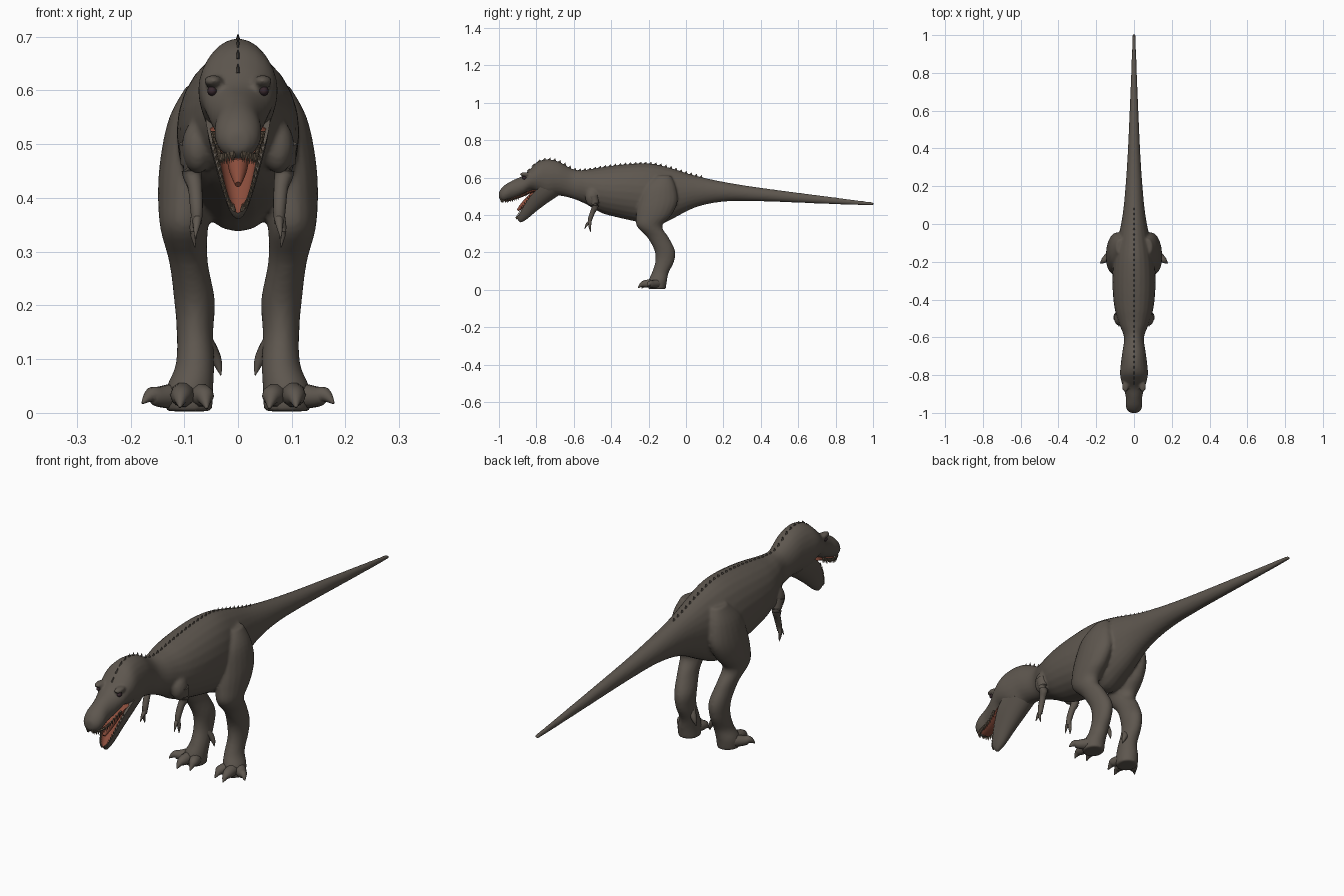
import bpy
import bmesh
from math import sin, cos, pi
from mathutils import Vector, Matrix

default_cube = bpy.data.objects.get("Cube")
if default_cube:
    bpy.data.objects.remove(default_cube, do_unlink=True)


def material(name, red, green, blue):
    mat = bpy.data.materials.new(name)
    mat.use_nodes = True
    colour = (red, green, blue, 1)
    mat.diffuse_color = colour
    shader = mat.node_tree.nodes["Principled BSDF"]
    shader.inputs["Base Color"].default_value = colour
    shader.inputs["Roughness"].default_value = 0.8
    return mat


hide = material("brown grey hide", 0.112, 0.095, 0.078)
flesh = material("mouth flesh", 0.26, 0.075, 0.045)
ivory = material("dull tooth", 0.17, 0.13, 0.09)
eye_dark = material("dark eye", 0.04, 0.022, 0.028)


def finish(bm, name, *mats):
    """Turn a bmesh into a smooth shaded object."""
    bmesh.ops.recalc_face_normals(bm, faces=bm.faces)
    mesh = bpy.data.meshes.new(name)
    bm.to_mesh(mesh)
    bm.free()
    for mat in mats:
        mesh.materials.append(mat)
    obj = bpy.data.objects.new(name, mesh)
    bpy.context.collection.objects.link(obj)
    bpy.ops.object.select_all(action="DESELECT")
    obj.select_set(True)
    bpy.context.view_layer.objects.active = obj
    bpy.ops.object.shade_smooth_by_angle(angle=0.9)
    return obj


def resample(rows, steps):
    """Pass a smooth curve through rows of numbers."""
    rows = [Vector(r) for r in rows]
    out = []
    for i in range(len(rows) - 1):
        p, q = rows[i], rows[i + 1]
        before = rows[max(i - 1, 0)]
        after = rows[min(i + 2, len(rows) - 1)]
        for k in range(steps):
            t = k / steps
            bend = (2 * before - 5 * p + 4 * q - after) * t
            cubic = (3 * p - before - 3 * q + after) * t * t
            out.append(p + 0.5 * t * ((q - before) + bend + cubic))
    return out + [rows[-1]]


def skin(bm, rings):
    """Bridge rings of points and cap both ends."""
    loops = [[bm.verts.new(p) for p in ring] for ring in rings]
    count = len(loops[0])
    for a, b in zip(loops, loops[1:]):
        for i in range(count):
            j = (i + 1) % count
            bm.faces.new((a[i], a[j], b[j], b[i]))
    bm.faces.new(loops[0])
    bm.faces.new(loops[-1][::-1])


def ellipse(centre, side, up, sides):
    angles = [2 * pi * i / sides for i in range(sides)]
    return [centre + side * cos(a) + up * sin(a) for a in angles]


def tube(bm, points, steps=4, sides=10):
    """Round limb through points of x, y, z, radius."""
    path = resample(points, steps)
    rings = []
    for i, p in enumerate(path):
        ahead = path[min(i + 1, len(path) - 1)].xyz
        along = (ahead - path[max(i - 1, 0)].xyz).normalized()
        turn = along.to_track_quat("Z", "Y")
        side, up = turn @ Vector((1, 0, 0)), turn @ Vector((0, 1, 0))
        rings.append(ellipse(p.xyz, side * p.w, up * p.w, sides))
    skin(bm, rings)


def ball(bm, centre, size):
    place = Matrix.Translation(centre) @ Matrix.Diagonal((*size, 1))
    bmesh.ops.create_uvsphere(bm, u_segments=16, v_segments=10, radius=1, matrix=place)


def spike(bm, base, direction, radius, length, sides=6):
    turn = direction.to_track_quat("Z", "Y").to_matrix().to_4x4()
    place = Matrix.Translation(base + direction.normalized() * length / 2) @ turn
    bmesh.ops.create_cone(bm, cap_ends=True, segments=sides, radius1=radius,
                          radius2=0, depth=length, matrix=place)


def mirrored(points, s):
    return [(s * p[0], *p[1:]) for p in points]


# Trunk outline: y, top, bottom, half width, from tail tip to neck
trunk = [(1.003, .467, .45, .008), (.8, .493, .457, .015), (.4, .545, .473, .032),
         (.2, .577, .471, .045), (.05, .61, .44, .06), (-.08, .65, .375, .085),
         (-.17, .672, .337, .105), (-.25, .675, .36, .113), (-.35, .668, .383, .113),
         (-.45, .655, .41, .102), (-.53, .642, .455, .078), (-.6, .643, .485, .053)]
# Head outline in the same order, from neck to snout
head = [(-.68, .685, .503, .062), (-.74, .697, .49, .07), (-.79, .685, .515, .074),
        (-.83, .65, .527, .068), (-.87, .612, .507, .055), (-.92, .588, .488, .043),
        (-.96, .566, .474, .044), (-.985, .545, .474, .036), (-1, .523, .489, .018)]
outline = resample(trunk + head, 5)

# Body, head and legs are fused into one skin
body = bmesh.new()
X, Y, Z = Vector((1, 0, 0)), Vector((0, 1, 0)), Vector((0, 0, 1))
skin(body, [ellipse(Vector((0, y, (top + low) / 2)), X * wide, Z * (top - low) / 2, 24)
            for y, top, low, wide in outline])

# Leg column: x, y, z, half width, half depth
leg = [(.07, -.12, .61, .025, .04), (.083, -.14, .55, .045, .085),
       (.091, -.15, .47, .054, .105), (.098, -.172, .4, .051, .095),
       (.1, -.195, .34, .044, .068), (.092, -.15, .28, .036, .057),
       (.081, -.114, .21, .038, .055), (.08, -.114, .15, .034, .05),
       (.08, -.138, .09, .036, .045), (.09, -.152, .045, .044, .05),
       (.091, -.155, .003, .043, .047)]
for s in (1, -1):
    skin(body, [ellipse(Vector((s * x, y, z)), X * wide, Y * deep, 20)
                for x, y, z, wide, deep in resample(leg, 4)])
    # Brow ridge and shoulder
    ball(body, (s * .046, -.858, .617), (.018, .032, .012))
    ball(body, (s * .075, -.5, .495), (.03, .04, .05))
skin_object = finish(body, "body", hide)
fuse = skin_object.modifiers.new("fuse", "REMESH")
fuse.mode = "VOXEL"
fuse.voxel_size = .006
fuse.use_smooth_shade = True
soften = skin_object.modifiers.new("soften", "SMOOTH")
soften.factor = .5
soften.iterations = 5

# Feet: three toes and a raised inner claw
toes = {
    "inner_toe": [(.078, -.16, .032, .024), (.064, -.205, .032, .02),
                  (.061, -.222, .024, .012), (.058, -.238, .008, .002)],
    "middle_toe": [(.1, -.16, .034, .026), (.105, -.215, .032, .021),
                   (.107, -.238, .026, .013), (.108, -.256, .01, .002)],
    "outer_toe": [(.11, -.15, .032, .026), (.144, -.18, .03, .02),
                  (.162, -.195, .033, .014), (.178, -.208, .018, .002)],
    "rear_claw": [(.062, -.125, .13, .018), (.047, -.115, .11, .013),
                  (.037, -.112, .09, .008), (.032, -.114, .07, .001)],
}
# Short arms with two fingers each
arms = {
    "arm": [(.084, -.495, .5, .026), (.086, -.485, .45, .019),
            (.08, -.497, .42, .014), (.077, -.512, .38, .012), (.077, -.516, .352, .009)],
    "front_finger": [(.076, -.514, .365, .009), (.077, -.529, .35, .007), (.08, -.542, .325, .001)],
    "rear_finger": [(.079, -.514, .365, .009), (.083, -.514, .338, .007), (.08, -.51, .308, .001)],
}
for s, label in ((1, "left"), (-1, "right")):
    for part, points in {**toes, **arms}.items():
        bm = bmesh.new()
        tube(bm, mirrored(points, s))
        finish(bm, label + "_" + part, hide)
    # Eye set under the brow
    bm = bmesh.new()
    ball(bm, (s * .048, -.864, .599), (.009, .012, .009))
    finish(bm, label + "_eye", eye_dark)

# Lower jaw trough: lip y, lip z, keel y, keel z, half width
jaw_rows = [(-.755, .565, -.68, .505, .062), (-.81, .525, -.74, .465, .057),
            (-.85, .475, -.8, .42, .044), (-.88, .425, -.848, .38, .03),
            (-.898, .392, -.878, .362, .018), (-.903, .38, -.89, .362, .008)]
jaw_rings = []
lips = resample(jaw_rows, 4)
for lip_y, lip_z, keel_y, keel_z, wide in lips:
    lip = Vector((0, lip_y, lip_z))
    drop = Vector((0, keel_y, keel_z)) - lip
    outer = [lip + X * wide * cos(a * pi / 10) + drop * sin(a * pi / 10) for a in range(11)]
    inner = [lip - X * wide * .8 * cos(a * pi / 8) + drop * .45 * sin(a * pi / 8)
             for a in range(9)]
    jaw_rings.append(outer + inner)
jaw = bmesh.new()
skin(jaw, jaw_rings)
jaw.verts.index_update()
ring_size = len(jaw_rings[0])
for face in jaw.faces:
    # The inner arc of the trough is flesh
    if len(face.verts) == 4 and all(v.index % ring_size > 10 for v in face.verts):
        face.material_index = 1
finish(jaw, "lower_jaw", hide, flesh)

# Tongue, palate and throat
bm = bmesh.new()
tube(bm, [(0, -.765, .52, .03), (0, -.82, .495, .024), (0, -.87, .452, .017), (0, -.9, .425, .006)])
finish(bm, "tongue", flesh)
bm = bmesh.new()
roof = [(-.965, .478, .022), (-.92, .488, .031), (-.87, .506, .042), (-.82, .527, .052), (-.77, .53, .05)]
skin(bm, [ellipse(Vector((0, y, z)), X * wide, Z * .008, 12) for y, z, wide in resample(roof, 3)])
finish(bm, "palate", flesh)
bm = bmesh.new()
ball(bm, (0, -.782, .53), (.053, .03, .038))
finish(bm, "throat", flesh)

# Teeth along both jaws
upper = resample([(.008, -.992, .488), (.026, -.977, .483), (.036, -.94, .487),
                  (.038, -.9, .5), (.047, -.855, .524)], 4)
bm = bmesh.new()
for s in (1, -1):
    for p in upper:
        spike(bm, Vector((s * p.x, p.y, p.z)), Vector((0, .2, -1)), .005, .022)
finish(bm, "upper_teeth", ivory)
bm = bmesh.new()
for s in (1, -1):
    for lip_y, lip_z, _, _, wide in lips[6:]:
        spike(bm, Vector((s * wide * .9, lip_y, lip_z - .003)), Vector((0, -.6, .8)), .004, .015)
finish(bm, "lower_teeth", ivory)

# Row of small scutes along the spine
bm = bmesh.new()
y = -.84
while y < .1:
    for a, b in zip(outline, outline[1:]):
        if b[0] <= y <= a[0]:
            height = a[1] + (b[1] - a[1]) * (a[0] - y) / (a[0] - b[0])
            spike(bm, Vector((0, y, height - .01)), Vector((0, .3, 1)), .014, .021, 4)
            break
    y += .027
bmesh.ops.scale(bm, vec=(.5, 1, 1), verts=bm.verts)
finish(bm, "spine_scutes", hide)
